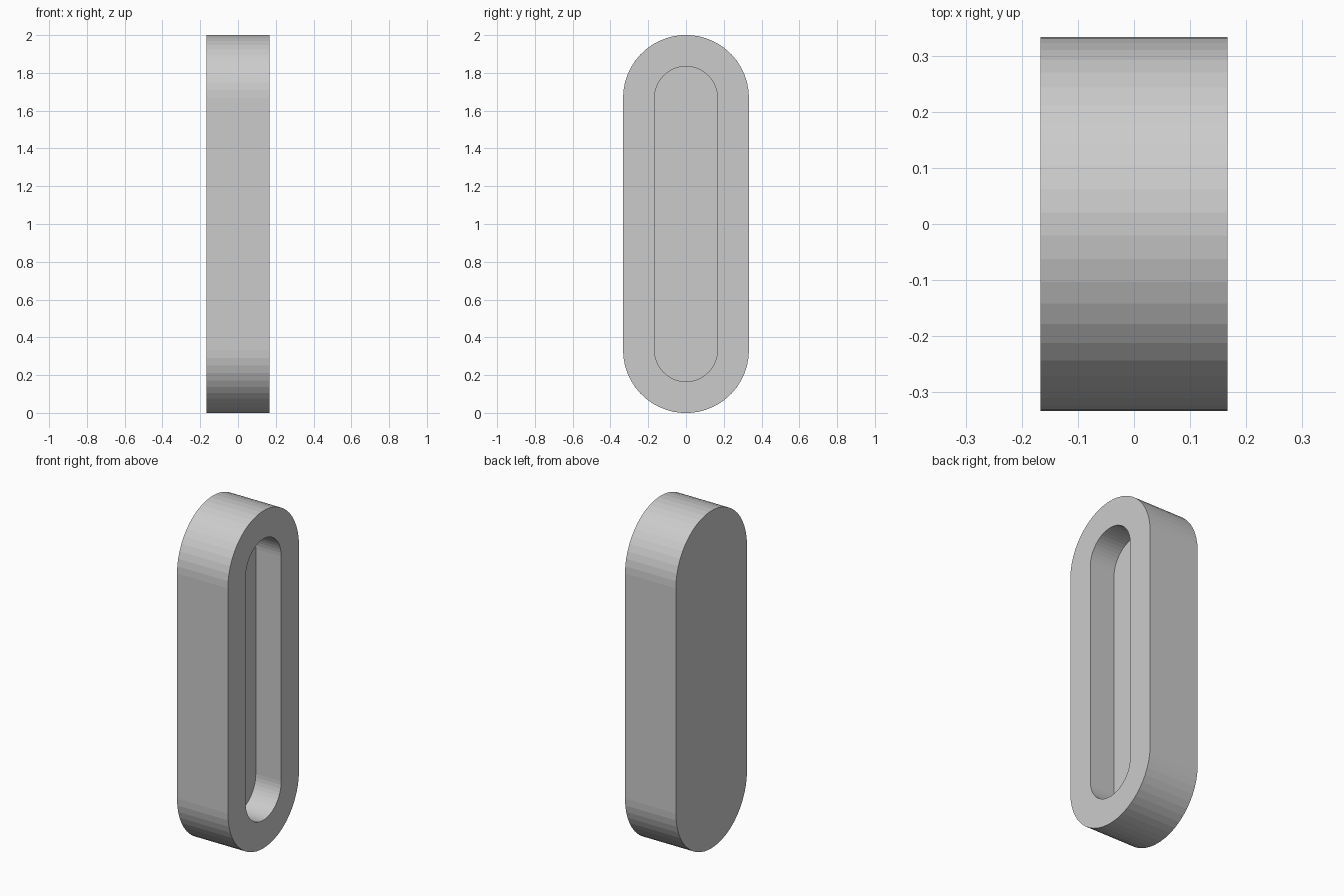
import bpy, bmesh, math

if "Cube" in bpy.data.objects:
    bpy.data.objects.remove(bpy.data.objects["Cube"])

STEPS = 25                 # flat segments per rounded end
R_OUT, R_IN = 1 / 3, 1 / 6
HALF_X = 1 / 6
# end-arc centre distance from the middle, so the faceted height is exactly 2
HALF_LEN = 1 - R_OUT * math.cos(math.pi / STEPS / 2)


def stadium(bm, radius, x):
    """Closed upright pill outline in the yz plane."""
    loop = []
    for end in (0, 1):
        cz = 1 + HALF_LEN * (1 - 2 * end)
        for i in range(STEPS + 1):
            a = math.pi * (end + i / STEPS)
            loop.append(bm.verts.new((x, radius * math.cos(a), cz + radius * math.sin(a))))
    return loop


def bridge(bm, a, b):
    n = len(a)
    for i in range(n):
        j = (i + 1) % n
        bm.faces.new((a[i], a[j], b[j], b[i]))


# pill-shaped tray: closed back, outer wall, rim, pocket wall, pocket floor
bm = bmesh.new()
loops = [stadium(bm, R_OUT, -HALF_X), stadium(bm, R_OUT, HALF_X),
         stadium(bm, R_IN, HALF_X), stadium(bm, R_IN, 0)]
for a, b in zip(loops, loops[1:]):
    bridge(bm, a, b)
bm.faces.new(loops[0])
bm.faces.new(loops[-1])
bmesh.ops.recalc_face_normals(bm, faces=bm.faces)

mesh = bpy.data.meshes.new("recessed_pill_tray")
bm.to_mesh(mesh)
bm.free()
bpy.context.collection.objects.link(bpy.data.objects.new("recessed_pill_tray", mesh))
